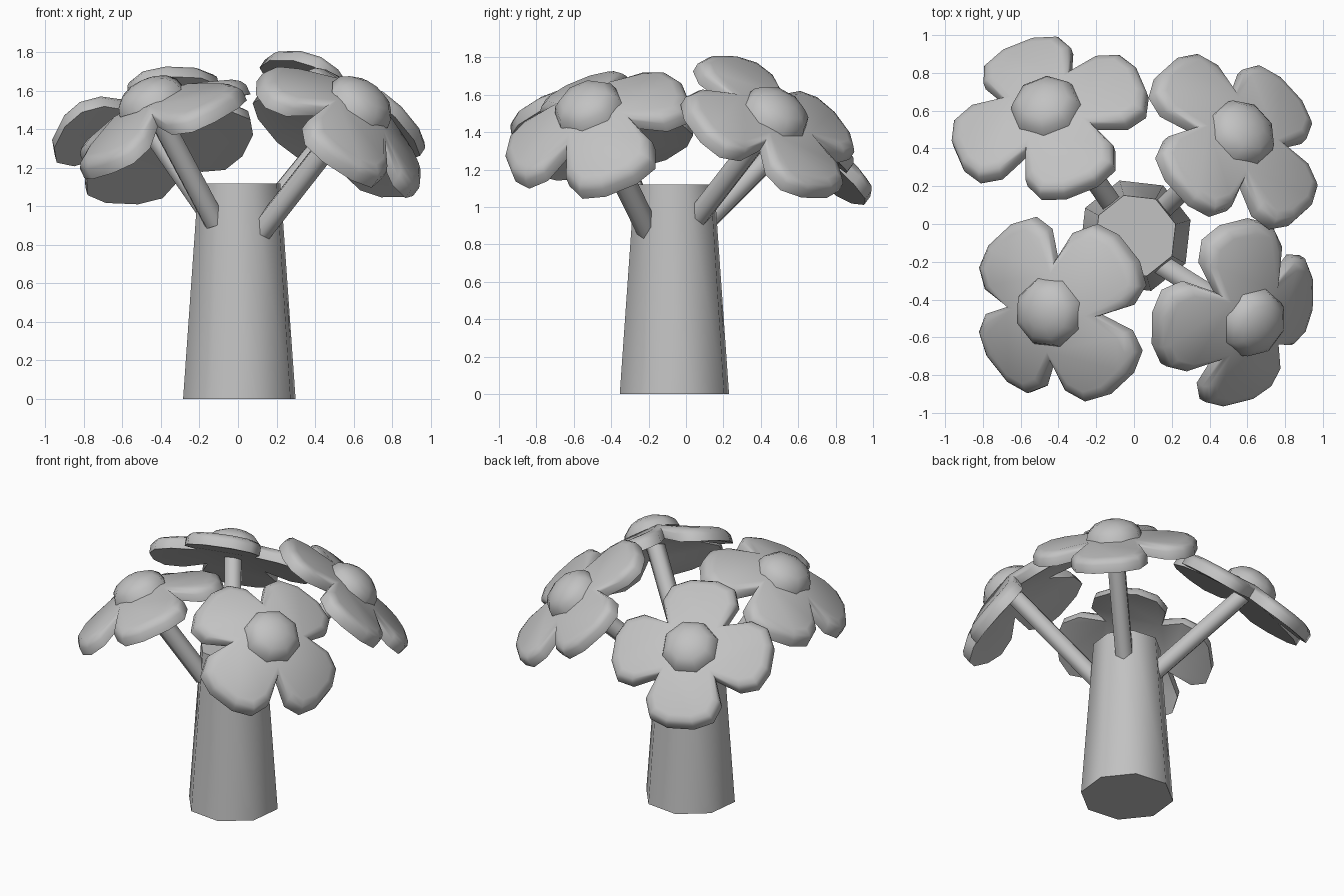
import bpy, bmesh, math
from mathutils import Vector, Matrix

if "Cube" in bpy.data.objects:
    bpy.data.objects.remove(bpy.data.objects["Cube"], do_unlink=True)

grey = bpy.data.materials.new("plain grey")
grey.use_nodes = True
grey.diffuse_color = (0.54, 0.54, 0.54, 1)
grey.node_tree.nodes["Principled BSDF"].inputs["Base Color"].default_value = (0.54, 0.54, 0.54, 1)


def finish(name, bm, matrix, angle):
    """Turn a bmesh into a placed, smooth shaded object."""
    bmesh.ops.recalc_face_normals(bm, faces=bm.faces)
    mesh = bpy.data.meshes.new(name)
    bm.to_mesh(mesh)
    bm.free()
    mesh.materials.append(grey)
    obj = bpy.data.objects.new(name, mesh)
    obj.matrix_world = matrix
    bpy.context.collection.objects.link(obj)
    bpy.ops.object.select_all(action='DESELECT')
    obj.select_set(True)
    bpy.context.view_layer.objects.active = obj
    bpy.ops.object.shade_smooth_by_angle(angle=math.radians(angle))


def tapered_post(name, start, end, r1, r2, sides, turn=0):
    """Closed polygonal post running between two points."""
    start, end = Vector(start), Vector(end)
    axis = end - start
    bm = bmesh.new()
    bmesh.ops.create_cone(bm, cap_ends=True, segments=sides, radius1=r1, radius2=r2,
                          depth=axis.length)
    rot = axis.to_track_quat('Z', 'Y').to_matrix().to_4x4()
    finish(name, bm, Matrix.Translation((start + end) / 2) @ rot
           @ Matrix.Rotation(math.radians(turn), 4, 'Z'), 65)


# Petal outline: one side of a petal, mirrored, and the notch between petals
HALF = [(0.36, 0.25), (0.475, 0.21), (0.53, 0.09)]
PETAL = [(x, -y) for x, y in HALF] + HALF[::-1]
NOTCH = (0.19, 0.19)
MID = 0.3


def petal_ring(bm, scale, drop, droops):
    """Outline of all four petals; each opposite pair bends down by its own slope."""
    ring = []
    for k in range(4):
        rot = Matrix.Rotation(k * math.pi / 2, 4, 'Z')
        points = [(MID + (x - MID) * scale, y * scale, droops[k % 2]) for x, y in PETAL]
        points.append((NOTCH[0] * scale, NOTCH[1] * scale, sum(droops) / 2))
        for x, y, slope in points:
            reach = max(0, math.hypot(x, y) - 0.2)
            x -= reach * slope ** 2 / 2
            ring.append(bm.verts.new(rot @ Vector((x, y, -slope * reach - drop))))
    return ring


def cap(bm, ring, z):
    """Close a ring with one face per petal, meeting at the centre."""
    centre = bm.verts.new((0, 0, z))
    step = len(ring) // 4
    for k in range(4):
        s = k * step
        bm.faces.new([centre, ring[s - 1]] + ring[s:s + step])


def flower(name, centre, normal, petal_dir, droops):
    z = Vector(normal).normalized()
    x = Vector(petal_dir)
    x = (x - z * x.dot(z)).normalized()
    y = z.cross(x)
    place = Matrix.Translation(centre) @ Matrix((x, y, z)).transposed().to_4x4()

    # Petals: flat underside, straight rim, rounded upper edge
    bm = bmesh.new()
    rings = [petal_ring(bm, s, d, droops) for s, d in
             ((0.78, 0), (0.93, 0.012), (1, 0.035), (1, 0.09))]
    cap(bm, rings[0], 0)
    cap(bm, rings[-1], -0.09)
    n = len(rings[0])
    for a, b in zip(rings, rings[1:]):
        for i in range(n):
            j = (i + 1) % n
            bm.faces.new((a[i], a[j], b[j], b[i]))
    finish(name + "_petals", bm, place, 50)

    # Domed flower centre
    bm = bmesh.new()
    bmesh.ops.create_uvsphere(bm, u_segments=8, v_segments=8, radius=1)
    bmesh.ops.delete(bm, geom=[v for v in bm.verts if v.co.z < -0.01], context='VERTS')
    bmesh.ops.holes_fill(bm, edges=bm.edges)
    bmesh.ops.transform(bm, matrix=Matrix.Diagonal((0.19, 0.19, 0.12, 1)), verts=bm.verts)
    bmesh.ops.translate(bm, vec=(0, 0, -0.01), verts=bm.verts)
    bmesh.ops.rotate(bm, matrix=Matrix.Rotation(math.pi / 8, 3, 'Z'), verts=bm.verts)
    finish(name + "_centre", bm, place, 50)


# Trunk
tapered_post("trunk", (0.007, -0.062, 0), (0.007, -0.062, 1.12), 0.304, 0.222, 8, 16)

# Flowers: name, centre, facing direction, direction of one petal, droops, stalk start
FLOWERS = [
    ("back_right", (-0.467, 0.622, 1.45), (-0.20, 0.59, 0.78), (0.96, 0.39, -0.03),
     (0.16, 0.14), (-0.10, 0.08, 0.90)),
    ("back_left", (0.577, 0.485, 1.5), (0.49, 0.46, 0.74), (0.60, 0.54, -0.74),
     (0.12, 0.14), (0.11, 0.04, 0.92)),
    ("front_right", (-0.455, -0.47, 1.555), (-0.42, -0.12, 0.90), (0.73, 0.68, 0.43),
     (0.38, 0.31), (-0.12, -0.21, 0.92)),
    ("front_left", (0.64, -0.525, 1.535), (0.57, -0.32, 0.76), (0, 0.97, 0.38),
     (0.35, 0.45), (0.12, -0.20, 0.87)),
]
for name, centre, normal, petal_dir, droops, root in FLOWERS:
    flower(name + "_flower", centre, normal, petal_dir, droops)
    tip = Vector(centre) - Vector(normal).normalized() * 0.04
    tapered_post(name + "_stalk", root, tip, 0.063, 0.063, 6)
